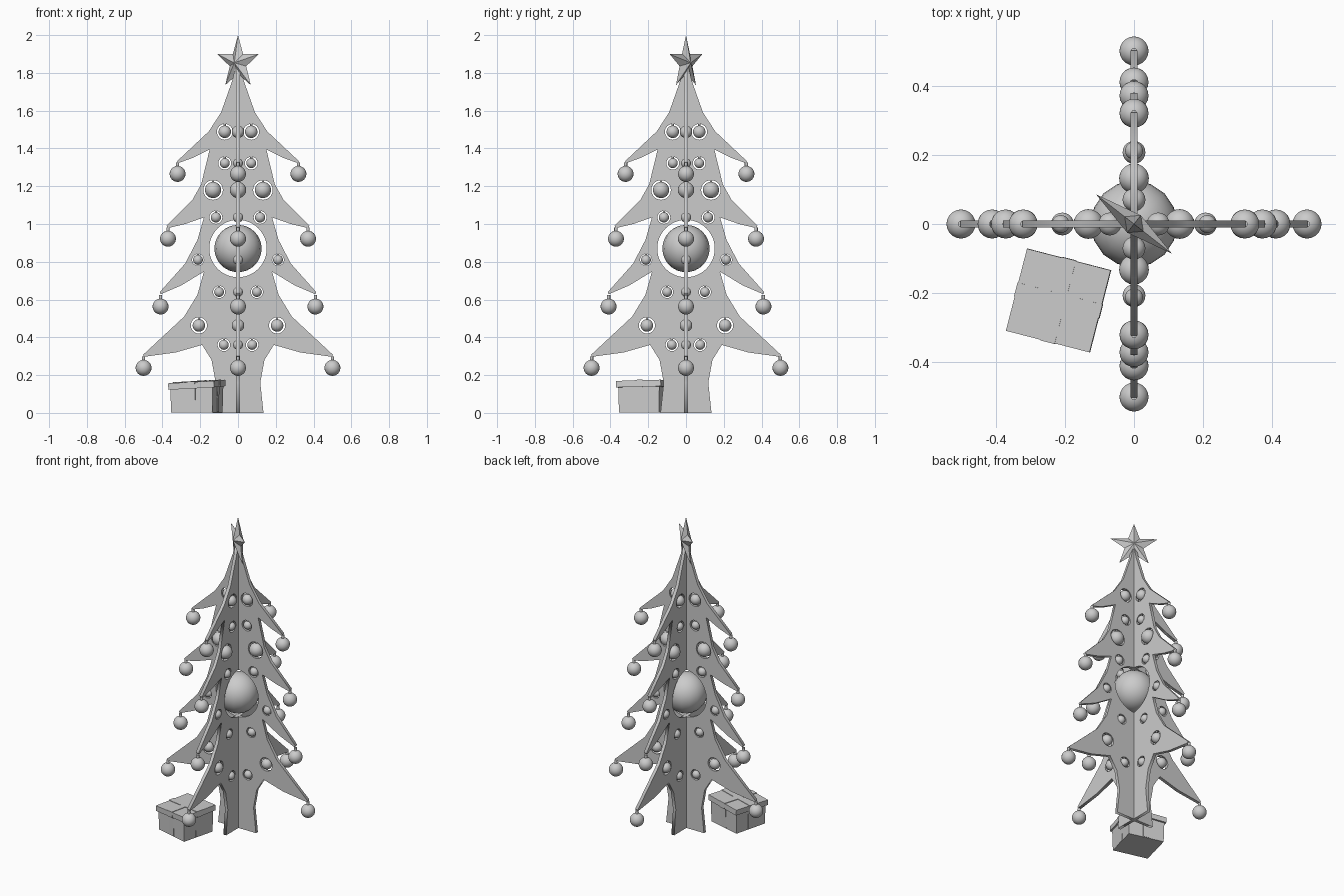
import bpy, bmesh, math
from mathutils import Matrix, Vector

if "Cube" in bpy.data.objects:
    bpy.data.objects.remove(bpy.data.objects["Cube"])

# Right half of the tree outline (x, z), apex to trunk foot
HALF = [(0.012, 1.84), (0.03, 1.76), (0.09, 1.59), (0.155, 1.49), (0.322, 1.333), (0.318, 1.322),
        (0.24, 1.35), (0.15, 1.395), (0.195, 1.21), (0.24, 1.13), (0.378, 0.99), (0.372, 0.978),
        (0.28, 1.00), (0.18, 1.035), (0.215, 0.915), (0.28, 0.79), (0.414, 0.64), (0.41, 0.628),
        (0.30, 0.675), (0.18, 0.748), (0.215, 0.625), (0.285, 0.51), (0.502, 0.308), (0.498, 0.297),
        (0.33, 0.32), (0.19, 0.36), (0.14, 0.28), (0.118, 0.16), (0.135, 0.0)]
# Holes with a bauble inside: x, z, hole radius, ball radius
HOLES = [(0.07, 1.488, 0.042, 0.033), (0.07, 1.322, 0.034, 0.026), (0.132, 1.18, 0.052, 0.043),
         (0.117, 1.035, 0.034, 0.027), (0.212, 0.81, 0.031, 0.026), (0.1, 0.64, 0.032, 0.026),
         (0.207, 0.463, 0.043, 0.033), (0.075, 0.36, 0.033, 0.026)]
# Baubles hanging from branch tips: x, z
HANGING = [(0.32, 1.265), (0.371, 0.922), (0.41, 0.563), (0.5, 0.238)]
BIG_Z = 0.87


def finish(name, bm, smooth=False):
    bmesh.ops.recalc_face_normals(bm, faces=bm.faces)
    me = bpy.data.meshes.new(name)
    bm.to_mesh(me)
    bm.free()
    ob = bpy.data.objects.new(name, me)
    bpy.context.collection.objects.link(ob)
    if smooth:
        bpy.ops.object.select_all(action='DESELECT')
        bpy.context.view_layer.objects.active = ob
        ob.select_set(True)
        bpy.ops.object.shade_smooth_by_angle(angle=math.radians(40))
    return ob


def panel(name, turn):
    cu = bpy.data.curves.new(name, 'CURVE')
    cu.dimensions = '2D'
    cu.fill_mode = 'BOTH'
    cu.extrude = 0.01

    def loop(pts):
        sp = cu.splines.new('POLY')
        sp.points.add(len(pts) - 1)
        for p, (x, z) in zip(sp.points, pts):
            p.co = (x, z, 0, 1)
        sp.use_cyclic_u = True

    def circle(x, z, r, n):
        loop([(x + r * math.cos(i * math.tau / n), z + r * math.sin(i * math.tau / n)) for i in range(n)])

    loop(HALF + [(-x, z) for x, z in reversed(HALF)])
    circle(0, BIG_Z, 0.152, 48)
    for x, z, r, _ in HOLES:
        circle(x, z, r, 24)
        circle(-x, z, r, 24)
    ob = bpy.data.objects.new(name, cu)
    bpy.context.collection.objects.link(ob)
    ob.rotation_euler = (math.pi / 2, 0, turn)
    bpy.ops.object.select_all(action='DESELECT')
    bpy.context.view_layer.objects.active = ob
    ob.select_set(True)
    bpy.ops.object.convert(target='MESH')


def bauble(name, loc, r, cap, segs=20):
    bm = bmesh.new()
    bmesh.ops.create_uvsphere(bm, u_segments=segs, v_segments=16, radius=r)
    if cap:
        bmesh.ops.create_cone(bm, cap_ends=True, segments=10, radius1=cap, radius2=cap,
                              depth=0.022, matrix=Matrix.Translation((0, 0, r + 0.007)))
    finish(name, bm, True).location = loc


# Crossed tree panels
panel("tree_panel_x", 0)
panel("tree_panel_y", math.pi / 2)

# Baubles on all four arms
for k in range(4):
    c, s = round(math.cos(k * math.pi / 2)), round(math.sin(k * math.pi / 2))
    for x, z, _, r in HOLES:
        bauble("hole_bauble", (x * c, x * s, z), r, 0.006)
    for x, z in HANGING:
        bauble("hanging_bauble", (x * c, x * s, z), 0.042, 0.009)

# Large ball in the centre
bauble("centre_ball", (0, 0, BIG_Z), 0.125, 0, 16)

# Faceted star on top
bm = bmesh.new()
rim = []
for i in range(10):
    r = 0.1465 if i % 2 == 0 else 0.058
    a = math.pi / 2 + i * math.pi / 5
    rim.append(bm.verts.new((r * math.cos(a), 0, r * math.sin(a))))
for d in (-0.032, 0.032):
    mid = bm.verts.new((0, d, 0))
    for i in range(10):
        bm.faces.new((rim[i], rim[(i + 1) % 10], mid))
star = finish("top_star", bm)
star.location = (0, 0, 1.8535)
star.rotation_euler = (0, 0, math.radians(-38))


# Gift: body, tilted lid and crossing ribbon
def box(name, size, loc, tilt=(0, 0), taper=1.0):
    bm = bmesh.new()
    bmesh.ops.create_cube(bm, size=1)
    for v in bm.verts:
        k = taper if v.co.z < 0 else 1
        v.co = Vector((v.co.x * size[0] * k, v.co.y * size[1] * k, v.co.z * size[2]))
    ob = finish(name, bm)
    ob.location = (-0.218 + loc[0], -0.221 + loc[1], loc[2])
    ob.rotation_euler = (tilt[0], tilt[1], math.radians(-14.5))


tilt = (math.radians(1.5), math.radians(-3))
box("gift_body", (0.232, 0.225, 0.145), (0, 0, 0.0755), taper=0.97)
box("gift_lid", (0.25, 0.245, 0.034), (0, 0, 0.149), tilt)
box("lid_ribbon_long", (0.254, 0.042, 0.038), (0, 0, 0.15), tilt)
box("lid_ribbon_cross", (0.042, 0.249, 0.038), (0, 0, 0.15), tilt)
box("body_ribbon_long", (0.237, 0.042, 0.14), (0, 0, 0.075), taper=0.97)
box("body_ribbon_cross", (0.042, 0.23, 0.14), (0, 0, 0.075), taper=0.97)
